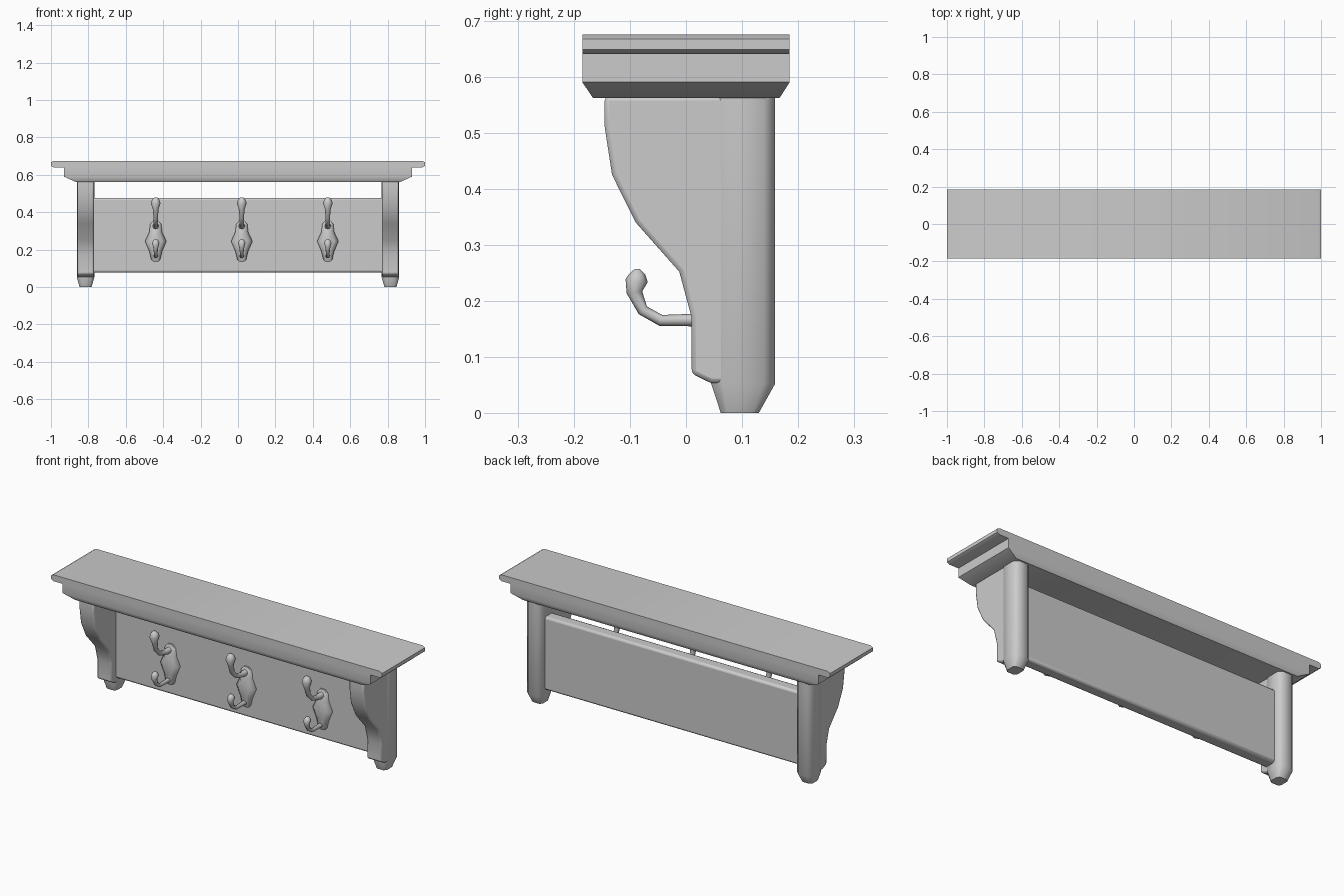
import bpy, bmesh, math

if "Cube" in bpy.data.objects:
    bpy.data.objects.remove(bpy.data.objects["Cube"])


def finish(name, bm, bevel=0.0, segments=2, angle=35):
    bmesh.ops.recalc_face_normals(bm, faces=bm.faces)
    me = bpy.data.meshes.new(name)
    bm.to_mesh(me)
    bm.free()
    ob = bpy.data.objects.new(name, me)
    bpy.context.collection.objects.link(ob)
    if bevel:
        mod = ob.modifiers.new("bevel", 'BEVEL')
        mod.width, mod.segments = bevel, segments
        mod.limit_method = 'ANGLE'
        mod.angle_limit = math.radians(60)
    smooth(ob, angle)
    return ob


def smooth(ob, angle=35):
    bpy.ops.object.select_all(action='DESELECT')
    ob.select_set(True)
    bpy.context.view_layer.objects.active = ob
    bpy.ops.object.shade_smooth_by_angle(angle=math.radians(angle))


def prism(name, pts, depth, **kw):
    """Extrude a closed outline of 3D points along a vector."""
    bm = bmesh.new()
    a = [bm.verts.new(p) for p in pts]
    b = [bm.verts.new([p[i] + depth[i] for i in range(3)]) for p in pts]
    n = len(pts)
    bm.faces.new(a)
    bm.faces.new(b[::-1])
    for i in range(n):
        bm.faces.new((a[i], a[(i + 1) % n], b[(i + 1) % n], b[i]))
    return finish(name, bm, **kw)


def loft(name, rings, **kw):
    """Skin stacked rings with equal point counts and cap both ends."""
    bm = bmesh.new()
    vs = [[bm.verts.new(p) for p in r] for r in rings]
    n = len(vs[0])
    for lo, hi in zip(vs, vs[1:]):
        for i in range(n):
            bm.faces.new((lo[i], lo[(i + 1) % n], hi[(i + 1) % n], hi[i]))
    bm.faces.new(vs[0])
    bm.faces.new(vs[-1])
    return finish(name, bm, **kw)


def rect(cx, hx, y0, y1, z, c=0.0):
    """Rectangle ring with corners cut by c (octagon when c > 0)."""
    x0, x1 = cx - hx, cx + hx
    if not c:
        return [(x0, y0, z), (x1, y0, z), (x1, y1, z), (x0, y1, z)]
    return [(x0 + c, y0, z), (x1 - c, y0, z), (x1, y0 + c, z), (x1, y1 - c, z),
            (x1 - c, y1, z), (x0 + c, y1, z), (x0, y1 - c, z), (x0, y0 + c, z)]


def hook_arm(name, x, path):
    """Tapered tube through (y, z, radius) points, ending in a knob."""
    cu = bpy.data.curves.new(name, 'CURVE')
    cu.dimensions = '3D'
    cu.bevel_depth, cu.bevel_resolution, cu.use_fill_caps = 1.0, 2, True
    sp = cu.splines.new('POLY')
    sp.points.add(len(path) - 1)
    for p, (y, z, r) in zip(sp.points, path):
        p.co, p.radius = (x, y, z, 1), r
    tmp = bpy.data.objects.new(name, cu)
    bpy.context.collection.objects.link(tmp)
    bpy.context.view_layer.update()
    me = bpy.data.meshes.new_from_object(tmp.evaluated_get(bpy.context.evaluated_depsgraph_get()))
    bpy.data.objects.remove(tmp)
    ob = bpy.data.objects.new(name, me)
    bpy.context.collection.objects.link(ob)
    smooth(ob, 60)


# Shelf board with softened ends
half = [(0.985, 0.64), (1.0, 0.648), (1.0, 0.667), (0.985, 0.675)]
outline = half + [(-x, z) for x, z in reversed(half)]
prism("shelf_top", [(x, -0.185, z) for x, z in outline], (0, 0.37, 0))

# Moulding under the shelf
loft("shelf_moulding", [rect(0, 0.868, -0.166, 0.167, 0.562),
                        rect(0, 0.93, -0.185, 0.185, 0.59),
                        rect(0, 0.93, -0.185, 0.185, 0.641)])

# Side posts with tapered feet, and curved brackets in front
bracket = [(0.10, 0.565), (-0.145, 0.565), (-0.145, 0.51), (-0.132, 0.425),
           (-0.09, 0.34), (-0.012, 0.252), (0.01, 0.17), (0.01, 0.07),
           (0.045, 0.053), (0.10, 0.053)]
for side, s in (("left", -1), ("right", 1)):
    cx = 0.815 * s
    loft(side + "_post", [rect(cx, 0.032, 0.062, 0.13, 0.0, 0.012),
                          rect(cx, 0.047, 0.045, 0.159, 0.052, 0.02),
                          rect(cx, 0.047, 0.045, 0.159, 0.565, 0.02)], angle=50)
    prism(side + "_bracket", [(cx - 0.044, y, z) for y, z in bracket],
          (0.088, 0, 0), bevel=0.008)

# Back board between the posts
prism("back_board", rect(0, 0.79, 0.05, 0.118, 0.077), (0, 0, 0.4), bevel=0.012)

# Three coat hooks: shaped plate, tall upper arm, small lower arm
plate = [(0.012, 0.135), (0.024, 0.148), (0.034, 0.19), (0.057, 0.245),
         (0.034, 0.295), (0.03, 0.335), (0.014, 0.355)]
plate = plate + [(-x, z) for x, z in reversed(plate)]
upper = [(0.04, 0.325, 0.018), (0.0, 0.327, 0.014), (-0.045, 0.338, 0.012),
         (-0.078, 0.37, 0.012), (-0.09, 0.415, 0.015), (-0.092, 0.448, 0.026),
         (-0.092, 0.468, 0.019), (-0.092, 0.48, 0.006)]
lower = [(0.045, 0.166, 0.012), (-0.045, 0.165, 0.010), (-0.077, 0.183, 0.010),
         (-0.092, 0.215, 0.014), (-0.088, 0.236, 0.020), (-0.087, 0.248, 0.014),
         (-0.087, 0.257, 0.004)]
for i, x in enumerate((-0.44, 0.02, 0.48), 1):
    loft(f"hook_plate_{i}",
         [[(x + px * k, y, 0.245 + (z - 0.245) * k) for px, z in plate]
          for k, y in ((1, 0.055), (1, 0.04), (0.6, 0.022))], angle=50)
    hook_arm(f"hook_upper_arm_{i}", x, upper)
    hook_arm(f"hook_lower_arm_{i}", x, lower)
